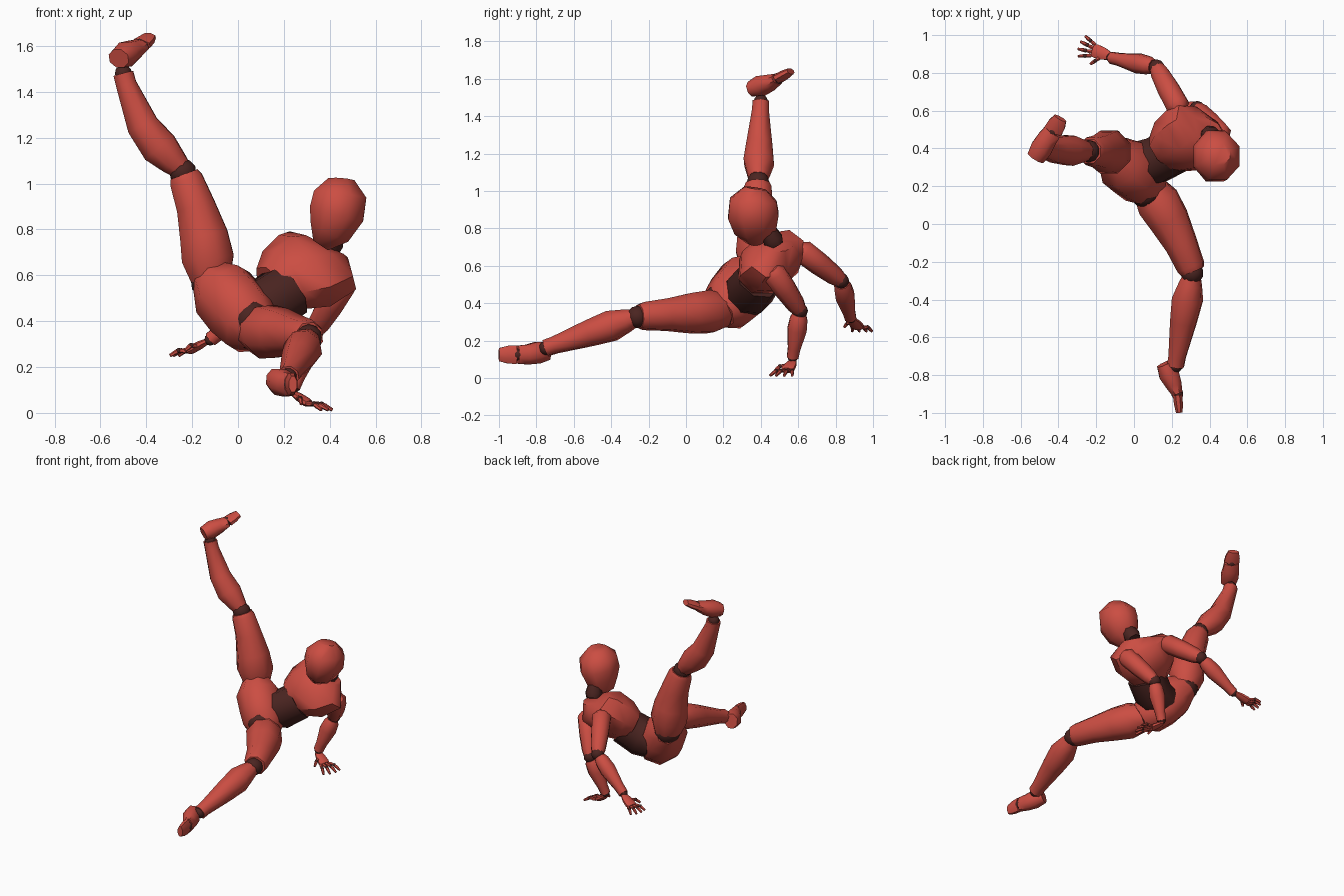
import bpy
import bmesh
import math
from mathutils import Vector, Matrix

default = bpy.data.objects.get("Cube")
if default:
    bpy.data.objects.remove(default, do_unlink=True)


def make_material(name, colour):
    mat = bpy.data.materials.new(name)
    mat.use_nodes = True
    mat.diffuse_color = colour
    shader = mat.node_tree.nodes["Principled BSDF"]
    shader.inputs["Base Color"].default_value = colour
    shader.inputs["Roughness"].default_value = 0.6
    return mat


RED = make_material("red_shell", (0.6, 0.075, 0.055, 1))
DARK = make_material("dark_joint", (0.07, 0.018, 0.015, 1))
UP = Vector((0, 0, 1))


def finish(name, bm, mat):
    bmesh.ops.recalc_face_normals(bm, faces=bm.faces)
    mesh = bpy.data.meshes.new(name)
    bm.to_mesh(mesh)
    bm.free()
    mesh.materials.append(mat)
    mesh.shade_smooth()
    mesh.set_sharp_from_angle(angle=math.radians(50))
    obj = bpy.data.objects.new(name, mesh)
    bpy.context.collection.objects.link(obj)


def loft(name, stations, side, mat=RED, sides=8):
    """Skin elliptical rings; each station is (centre, half width, half depth)."""
    bm = bmesh.new()
    rings = []
    centres = [Vector(s[0]) for s in stations]
    last = len(centres) - 1
    for i, (centre, wide, deep) in enumerate(stations):
        axis = (centres[min(i + 1, last)] - centres[max(i - 1, 0)]).normalized()
        u = Vector(side)
        u = (u - axis * u.dot(axis)).normalized()
        v = axis.cross(u)
        ring = []
        for k in range(sides):
            a = math.tau * (k + 0.5) / sides
            offset = u * wide * math.cos(a) + v * deep * math.sin(a)
            ring.append(bm.verts.new(centres[i] + offset * 1.04))
        rings.append(ring)
    for low, high in zip(rings, rings[1:]):
        for k in range(sides):
            n = (k + 1) % sides
            bm.faces.new((low[k], low[n], high[n], high[k]))
    bm.faces.new(rings[0])
    bm.faces.new(rings[-1])
    finish(name, bm, mat)


def limb(name, start, end, profile, radius, side=(0, 1, 0.1), flat=1, mat=RED,
         sides=8, bow=(0, 0, 0)):
    """Tapered segment following a (fraction, scale) profile, bowed sideways."""
    start, end, bow = Vector(start), Vector(end), Vector(bow)
    stations = [(start.lerp(end, t) + bow * math.sin(math.pi * t),
                 radius * s, radius * s * flat) for t, s in profile]
    loft(name, stations, side, mat, sides)


def joint(name, centre, radius):
    bm = bmesh.new()
    bmesh.ops.create_icosphere(bm, subdivisions=2, radius=radius,
                               matrix=Matrix.Translation(centre))
    finish(name, bm, DARK)


THIGH = [(0, 0.75), (0.2, 1), (0.42, 0.92), (0.7, 0.74), (0.95, 0.64), (1, 0.55)]
SHIN = [(0, 0.6), (0.08, 0.75), (0.25, 1), (0.5, 0.86), (0.9, 0.56), (1, 0.55)]
UPPER_ARM = [(0, 0.6), (0.1, 1), (0.5, 0.95), (0.85, 0.8), (1, 0.6)]
FOREARM = [(0, 0.7), (0.1, 0.9), (0.35, 1), (0.8, 0.65), (1, 0.6)]
PALM = [(0, 0.6), (0.4, 0.9), (0.85, 1), (1, 0.85)]
BONE = [(0, 0.8), (0.3, 1), (1, 0.7)]
TOES = [(0, 1), (0.5, 0.95), (1, 0.7)]

# Torso
across_chest = (0.72, -0.5, -0.48)
loft("chest", [
    ((0.15, 0.38, 0.55), 0.11, 0.09),
    ((0.20, 0.41, 0.58), 0.165, 0.13),
    ((0.29, 0.45, 0.62), 0.205, 0.15),
    ((0.37, 0.49, 0.665), 0.205, 0.12),
    ((0.39, 0.50, 0.71), 0.10, 0.06),
], across_chest)
loft("waist", [
    ((0.03, 0.32, 0.45), 0.12, 0.12),
    ((0.12, 0.34, 0.465), 0.125, 0.13),
    ((0.22, 0.39, 0.535), 0.125, 0.12),
], across_chest, DARK)
loft("pelvis", [
    ((-0.13, 0.39, 0.59), 0.08, 0.09),
    ((-0.065, 0.325, 0.525), 0.14, 0.15),
    ((0, 0.275, 0.445), 0.14, 0.16),
    ((0.055, 0.225, 0.39), 0.135, 0.145),
    ((0.1, 0.18, 0.355), 0.09, 0.095),
], (0.75, 0.45, 0.33))

# Neck and head
limb("neck", (0.4, 0.48, 0.71), (0.42, 0.43, 0.81), BONE, 0.055, mat=DARK)
loft("head", [
    ((0.36, 0.37, 0.73), 0.05, 0.04),
    ((0.40, 0.37, 0.79), 0.115, 0.095),
    ((0.43, 0.36, 0.87), 0.14, 0.125),
    ((0.445, 0.36, 0.95), 0.13, 0.12),
    ((0.45, 0.37, 1.015), 0.06, 0.06),
], (0, 1, 0))


def leg(label, hip, knee, ankle, thigh_bow, shin_bow):
    joint(label + "_hip_joint", hip, 0.09)
    limb(label + "_thigh", hip, knee, THIGH, 0.118, bow=thigh_bow)
    knee, ankle = Vector(knee), Vector(ankle)
    joint(label + "_knee_joint", knee.lerp(ankle, 0.02), 0.06)
    limb(label + "_shin", knee.lerp(ankle, 0.06), ankle, SHIN, 0.083, bow=shin_bow)
    joint(label + "_ankle_joint", ankle, 0.038)


def foot(label, heel, arch, ball, tip, side):
    heel, arch, ball, tip = map(Vector, (heel, arch, ball, tip))
    loft(label + "_foot", [
        (heel, 0.05, 0.042),
        (heel.lerp(arch, 0.5), 0.06, 0.056),
        (arch, 0.055, 0.045),
        (ball, 0.05, 0.03),
    ], side)
    joint(label + "_toe_joint", ball, 0.032)
    limb(label + "_toes", ball.lerp(tip, 0.06), tip, TOES, 0.052, side, 0.5)


# Legs: one reaching forward, one kicked up
leg("left", (0.07, 0.2, 0.36), (0.31, -0.25, 0.33), (0.22, -0.75, 0.16),
    (0.015, 0.01, 0), (0, 0, 0))
foot("left", (0.16, -0.74, 0.145), (0.21, -0.85, 0.125),
     (0.23, -0.9, 0.125), (0.24, -1, 0.125), UP)
leg("right", (-0.12, 0.38, 0.58), (-0.235, 0.385, 1.04), (-0.5, 0.4, 1.48),
    (0.02, 0, 0), (-0.04, 0, -0.02))
foot("right", (-0.52, 0.35, 1.545), (-0.46, 0.45, 1.58),
     (-0.43, 0.49, 1.6), (-0.39, 0.56, 1.64), (0.87, -0.5, 0))
joint("left_groin_joint", (0.06, 0.17, 0.41), 0.085)


def arm(label, shoulder, elbow, wrist):
    limb(label + "_upper_arm", shoulder, elbow, UPPER_ARM, 0.062)
    joint(label + "_elbow_joint", elbow, 0.042)
    top = Vector(elbow).lerp(Vector(wrist), 0.08)
    limb(label + "_forearm", top, wrist, FOREARM, 0.053)
    joint(label + "_wrist_joint", wrist, 0.027)


def finger(name, base, direction, length, drop):
    """Two arched bones with a dark knuckle between them."""
    tip = base + direction.normalized() * length - UP * drop
    middle = base.lerp(tip, 0.5) + UP * 0.012
    limb(name + "_base", base, middle, BONE, 0.011, sides=6)
    joint(name + "_knuckle", middle, 0.011)
    limb(name + "_tip", middle, tip, BONE, 0.01, sides=6)


def hand(label, wrist, knuckles, drop, sign, reach):
    wrist, knuckles = Vector(wrist), Vector(knuckles)
    forward = knuckles - wrist
    forward.z = 0
    forward.normalize()
    across = UP.cross(forward) * sign
    limb(label + "_palm", wrist, knuckles, PALM, 0.038, across, 0.5)
    for i, finger_name in enumerate(("index", "middle", "ring", "little")):
        s = (i - 1.5) / 1.5
        finger(label + "_" + finger_name, knuckles + across * 0.03 * s,
               forward + across * 0.4 * s, reach - 0.015 * abs(s), drop)
    finger(label + "_thumb", wrist.lerp(knuckles, 0.5) - across * 0.025,
           forward * 0.7 - across, 0.06, drop)


# Arms: one planted on the floor, one trailing behind
arm("left", (0.47, 0.455, 0.585), (0.335, 0.61, 0.36), (0.24, 0.57, 0.11))
hand("left", (0.235, 0.57, 0.09), (0.31, 0.54, 0.04), 0.027, 1, 0.105)
arm("right", (0.245, 0.6, 0.695), (0.12, 0.83, 0.52), (-0.12, 0.88, 0.32))
hand("right", (-0.13, 0.89, 0.315), (-0.215, 0.92, 0.27), 0.02, -1, 0.085)
